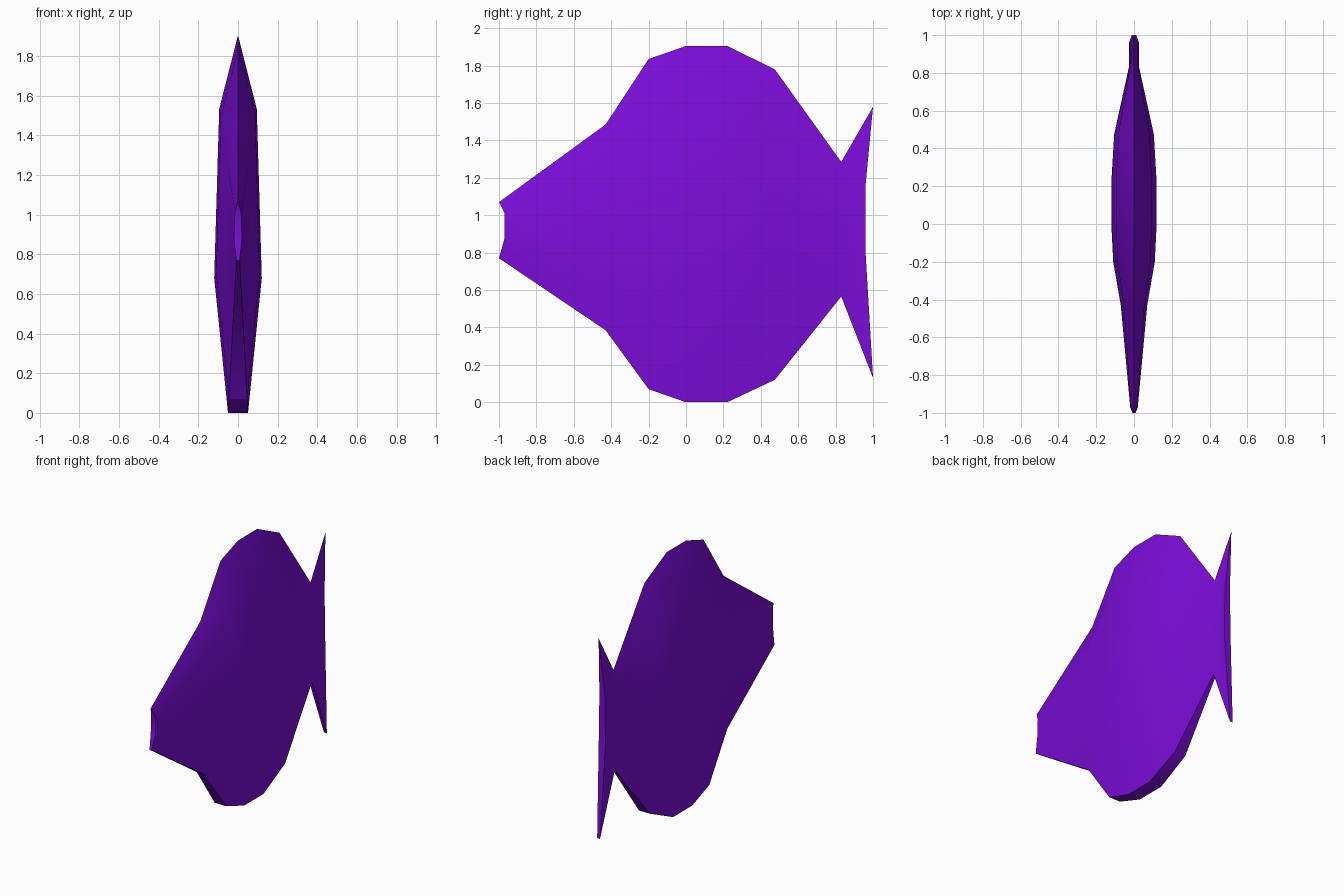
import bpy, bmesh, math

cube = bpy.data.objects.get("Cube")
if cube:
    bpy.data.objects.remove(cube, do_unlink=True)

# One flat colour for the whole fish
purple = bpy.data.materials.new("purple")
purple.use_nodes = True
colour = (0.2, 0.004, 0.7, 1)
purple.diffuse_color = colour
purple.node_tree.nodes["Principled BSDF"].inputs["Base Color"].default_value = colour

# Shoulder and belly positions as fractions of a section's height and half width
SHOULDER_H, BELLY_H = 0.805, 0.357
SHOULDER_W, KEEL_W = 0.79, 0.42


def section(y, top, bottom, half, notch=0, shoulder=None, belly=None):
    """Closed ring: ridge, shoulder, belly, keel, then the mirrored side."""
    height = top - bottom
    shoulder = shoulder or bottom + height * SHOULDER_H
    belly = belly or bottom + height * BELLY_H
    side = [(half * SHOULDER_W, y + notch, shoulder),
            (half, y + notch, belly),
            (half * KEEL_W, y, bottom)]
    mirrored = [(-x, yy, z) for x, yy, z in reversed(side)]
    return [(0, y, top)] + side + mirrored


# Sections from the mouth to the tail fin; both ends are notched inwards
sections = [
    section(-1.0, 1.07, 0.77, 0.02, notch=0.03),
    section(-0.43, 1.485, 0.385, 0.07),
    section(-0.2, 1.835, 0.07, 0.11),
    section(0.0, 1.905, 0.0, 0.12),
    section(0.22, 1.905, 0.0, 0.12),
    section(0.475, 1.78, 0.12, 0.105),
    section(0.83, 1.285, 0.565, 0.027),
    section(1.0, 1.58, 0.13, 0.027, notch=-0.04, shoulder=1.16, belly=0.8),
]

bm = bmesh.new()
rings = [[bm.verts.new(p) for p in ring] for ring in sections]
n = len(rings[0])

# Skin between neighbouring sections
for a, b in zip(rings, rings[1:]):
    for i in range(n):
        j = (i + 1) % n
        bm.faces.new((a[i], a[j], b[j], b[i]))

# Mouth and tail end caps
for ring in (rings[0], rings[-1]):
    ridge, sl, bl, kl, kr, br, sr = ring
    for face in ((ridge, sl, sr), (sl, bl, br, sr), (bl, kl, kr, br)):
        bm.faces.new(face)

bmesh.ops.recalc_face_normals(bm, faces=bm.faces)
mesh = bpy.data.meshes.new("fish_body")
bm.to_mesh(mesh)
bm.free()
mesh.materials.append(purple)
fish = bpy.data.objects.new("fish_body", mesh)
bpy.context.collection.objects.link(fish)

# Smooth sides with a crisp ridge and keel
bpy.ops.object.select_all(action='DESELECT')
fish.select_set(True)
bpy.context.view_layer.objects.active = fish
bpy.ops.object.shade_smooth_by_angle(angle=math.radians(30))
